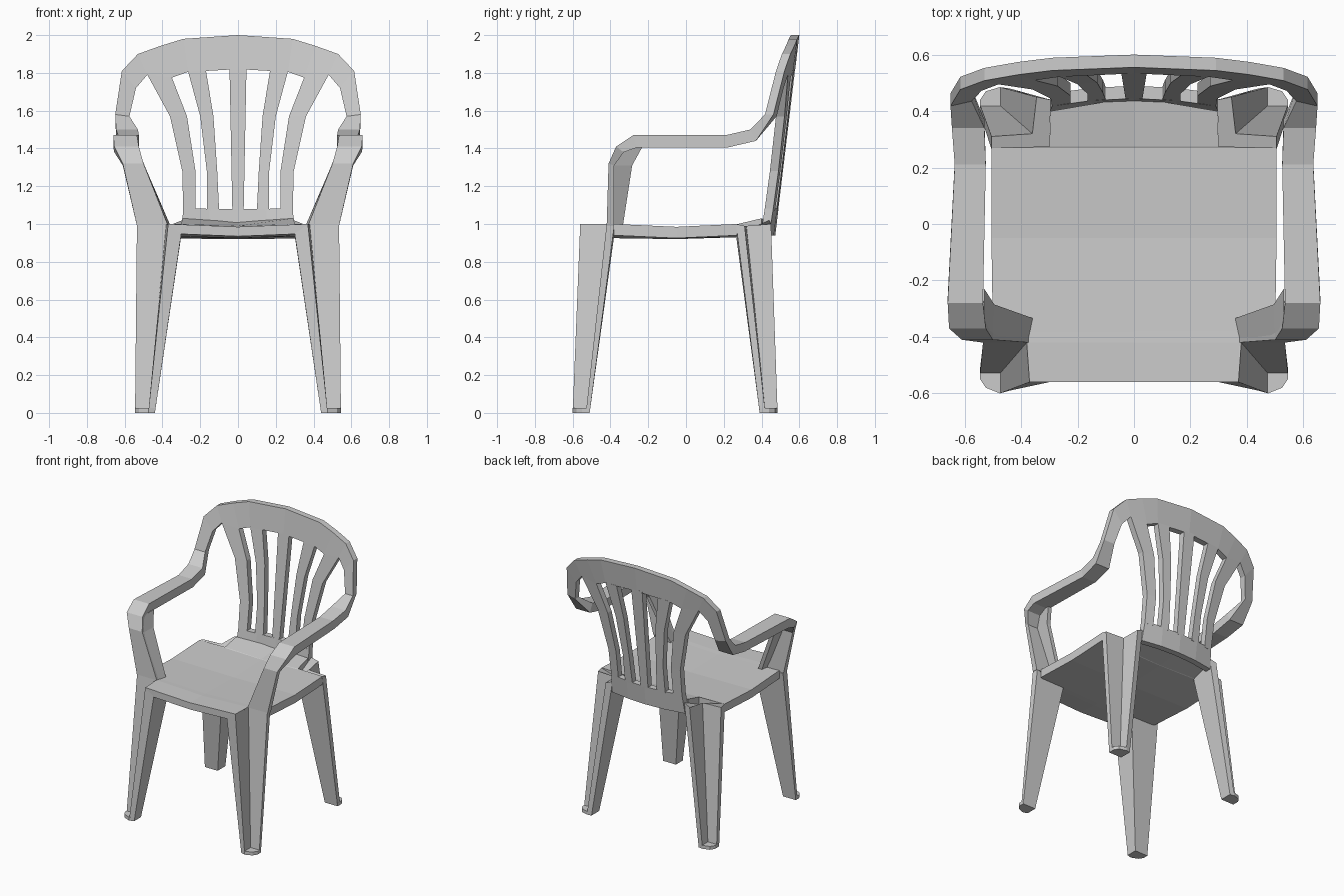
import bpy, bmesh


def loft(name, sections, mirror=False):
    """Skin a list of equal-length point rings and cap both ends."""
    bm = bmesh.new()
    rings = [[bm.verts.new(p) for p in s] for s in sections]
    n = len(rings[0])
    for a, b in zip(rings, rings[1:]):
        for i in range(n):
            j = (i + 1) % n
            bm.faces.new((a[i], a[j], b[j], b[i]))
    bm.faces.new(rings[0])
    bm.faces.new(rings[-1])
    bmesh.ops.recalc_face_normals(bm, faces=bm.faces)
    me = bpy.data.meshes.new(name)
    bm.to_mesh(me)
    bm.free()
    ob = bpy.data.objects.new(name, me)
    bpy.context.collection.objects.link(ob)
    if mirror:
        m = ob.modifiers.new("mirror", 'MIRROR')
        m.use_mirror_merge = False
    return ob


def back_y(x, z):
    """Front surface of the leaning, slightly wrapped backrest."""
    k = 0.35 - 0.25 * (z - 1)
    return 0.435 + 0.12 * (z - 1) - k * x * x


def panel(name, pairs, mirror=False, t=0.045):
    """Strip of the backrest, given as pairs of (x, z) edge points."""
    secs = []
    for (xa, za), (xb, zb) in pairs:
        ya, yb = back_y(xa, za), back_y(xb, zb)
        secs.append([(xa, ya, za), (xb, yb, zb),
                     (xb, yb + t, zb), (xa, ya + t, za)])
    return loft(name, secs, mirror)


def both_sides(pairs):
    """Extend pairs that start at x = 0 to the negative side."""
    left = [tuple((-x, z) for x, z in p) for p in pairs[:0:-1]]
    return left + pairs


# Seat: dished slab, rows of (y, half width, edge z, centre z, centre y)
rows = [(-0.56, 0.37, 1.0, 0.985, -0.56), (-0.42, 0.375, 1.0, 0.985, -0.42),
        (-0.38, 0.50, 1.0, 0.985, -0.38), (-0.05, 0.505, 0.985, 0.98, -0.05),
        (0.27, 0.505, 1.0, 0.99, 0.27), (0.275, 0.30, 1.0, 0.99, 0.275),
        (0.40, 0.295, 1.03, 1.01, 0.45)]
secs = []
for i, (y, w, ze, zc, yc) in enumerate(rows):
    t = 0.05 if i == 0 else 0.06
    secs.append([(-w, y, ze), (0, yc, zc), (w, y, ze),
                 (w, y, ze - t), (0, yc, zc - t), (-w, y, ze - t)])
loft("seat", secs)

# Legs: L-shaped channels open to the outer corner
front_top = [(0.30, -0.56, 0.95), (0.37, -0.56, 0.998), (0.38, -0.42, 0.998),
             (0.535, -0.42, 1.0), (0.53, -0.38, 0.99), (0.30, -0.38, 0.94)]
front_low = [(0.44, -0.59, 0), (0.475, -0.60, 0), (0.475, -0.53, 0),
             (0.545, -0.53, 0), (0.545, -0.51, 0), (0.44, -0.51, 0)]
loft("front_leg", [front_low, front_top], True)
back_top = [(0.295, 0.44, 1.02), (0.345, 0.45, 1.0), (0.36, 0.32, 0.99),
            (0.505, 0.31, 0.99), (0.505, 0.265, 1.0), (0.30, 0.265, 0.94)]
back_low = [(0.44, 0.48, 0), (0.475, 0.485, 0), (0.475, 0.42, 0),
            (0.545, 0.42, 0), (0.545, 0.39, 0), (0.44, 0.39, 0)]
loft("back_leg", [back_low, back_top], True)

# Foot pads closing the bottoms of the channels
front_pad = [(0.44, -0.51), (0.545, -0.51), (0.545, -0.55),
             (0.525, -0.58), (0.475, -0.60), (0.44, -0.59)]
back_pad = [(0.44, 0.39), (0.545, 0.39), (0.545, 0.44),
            (0.525, 0.47), (0.475, 0.485), (0.44, 0.48)]
for name, pad in (("front_foot", front_pad), ("back_foot", back_pad)):
    loft(name, [[(x, y, z) for x, y in pad] for z in (0, 0.025)], True)

# Backrest: arched top band that runs down into the side frame
band = [((0, 2.0), (0, 1.82)), ((0.29, 1.98), (0.265, 1.805)),
        ((0.41, 1.943), (0.35, 1.775)), ((0.53, 1.90), (0.48, 1.79)),
        ((0.615, 1.81), (0.54, 1.72)), ((0.65, 1.58), (0.575, 1.57))]
panel("backrest_frame", both_sides(band))

# Backrest: lower panel and slats
panel("backrest_base", both_sides([((0, 1.08), (0, 0.94)),
                                   ((0.15, 1.08), (0.15, 0.94)),
                                   ((0.29, 1.085), (0.30, 0.94))]))
panel("centre_slat", [((-0.045, 1.83), (0.045, 1.83)),
                      ((-0.03, 1.07), (0.03, 1.07))])
panel("inner_slat", [((0.17, 1.815), (0.265, 1.81)), ((0.13, 1.57), (0.20, 1.57)),
                     ((0.11, 1.28), (0.165, 1.28)), ((0.10, 1.07), (0.165, 1.07))],
      True)
panel("outer_slat", [((0.35, 1.775), (0.48, 1.79)), ((0.27, 1.57), (0.36, 1.57)),
                     ((0.225, 1.28), (0.295, 1.28)), ((0.225, 1.07), (0.29, 1.07))],
      True)

# Armrest and post: (inner x, outer x, top/front yz, bottom/back yz)
yi, yo = back_y(0.575, 1.57), back_y(0.65, 1.58)
arm = [(0.53, 0.645, (0.34, 1.50), (0.37, 1.44)),
       (0.525, 0.635, (0.21, 1.47), (0.22, 1.405)),
       (0.535, 0.66, (-0.28, 1.47), (-0.26, 1.405)),
       (0.525, 0.655, (-0.37, 1.41), (-0.33, 1.38)),
       (0.50, 0.61, (-0.41, 1.32), (-0.38, 1.31)),
       (0.37, 0.535, (-0.42, 0.99), (-0.38, 0.99))]
secs = [[(0.575, yi, 1.57), (0.65, yo, 1.58),
         (0.65, yo + 0.045, 1.58), (0.575, yi + 0.045, 1.57)]]
secs += [[(a, *t), (b, *t), (b, *u), (a, *u)] for a, b, t, u in arm]
loft("armrest", secs, True)

# Inner flange stiffening the arm post: (z, front x, front y, back x, back y)
flange = [(0.985, 0.37, -0.41, 0.355, -0.335), (1.31, 0.50, -0.40, 0.495, -0.285),
          (1.41, 0.53, -0.35, 0.53, -0.23)]
loft("post_flange", [[(a, b, z), (a + 0.03, b, z), (c + 0.03, d, z), (c, d, z)]
                     for z, a, b, c, d in flange], True)
